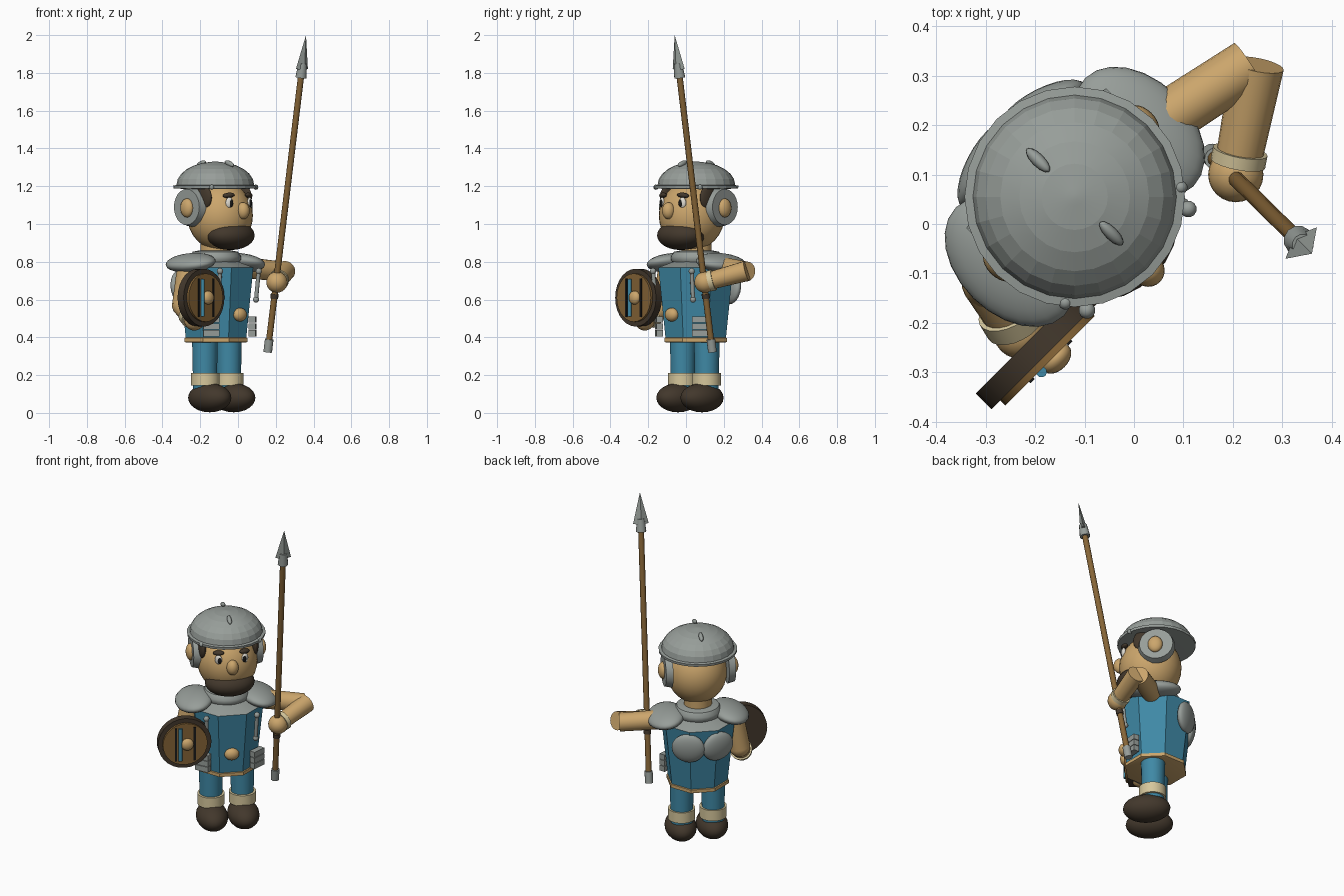
import bpy, bmesh, math
from mathutils import Vector, Matrix, Euler

if "Cube" in bpy.data.objects:
    bpy.data.objects.remove(bpy.data.objects["Cube"])

COLOURS = {
    "skin": (0.60, 0.38, 0.15), "blue": (0.05, 0.25, 0.38), "steel": (0.31, 0.34, 0.32),
    "dark_brown": (0.055, 0.039, 0.025), "wood": (0.24, 0.13, 0.038), "cream": (0.67, 0.57, 0.33),
    "black": (0.01, 0.01, 0.01), "white": (0.75, 0.72, 0.65),
}
MATS = {}
for n, c in COLOURS.items():
    MATS[n] = bpy.data.materials.new(n)
    MATS[n].diffuse_color = (*c, 1)

# The figure is modelled facing -y, then turned 45 degrees and shifted into place
PLACE = Matrix.Translation((-0.12, 0.055, 0)) @ Matrix.Rotation(math.radians(45), 4, 'Z')
BACK = PLACE.inverted()


def at(x, y, z):
    """Final position -> figure space."""
    return BACK @ Vector((x, y, z))


def finish(name, bm, mats, mat=Matrix(), smooth=40):
    me = bpy.data.meshes.new(name)
    bm.to_mesh(me)
    bm.free()
    ob = bpy.data.objects.new(name, me)
    bpy.context.collection.objects.link(ob)
    for m in mats.split():
        me.materials.append(MATS[m])
    ob.matrix_world = PLACE @ mat
    if smooth:
        bpy.context.view_layer.objects.active = ob
        ob.select_set(True)
        bpy.ops.object.shade_smooth_by_angle(angle=math.radians(smooth))
        ob.select_set(False)
    return ob


def ball(name, c, r, mat, rot=(0, 0, 0), seg=24, smooth=40):
    bm = bmesh.new()
    bmesh.ops.create_uvsphere(bm, u_segments=seg, v_segments=seg // 2, radius=1)
    m = Matrix.LocRotScale(Vector(c), Euler([math.radians(a) for a in rot]), Vector(r))
    return finish(name, bm, mat, m, smooth)


def rod(name, a, b, r1, r2, mat, seg=20):
    """Capped cone between two points."""
    a, b = Vector(a), Vector(b)
    bm = bmesh.new()
    bmesh.ops.create_cone(bm, cap_ends=True, segments=seg, radius1=r1, radius2=r2, depth=(b - a).length)
    q = (b - a).to_track_quat('Z', 'Y')
    return finish(name, bm, mat, Matrix.LocRotScale((a + b) / 2, q, None))


def box(name, c, size, mat, rz=0):
    bm = bmesh.new()
    bmesh.ops.create_cube(bm, size=1)
    m = Matrix.LocRotScale(Vector(c), Euler((0, 0, rz)), Vector(size))
    return finish(name, bm, mat, m, 0)


def lathe(name, pts, mat, seg=24, c=(0, 0, 0), turn=0.0, smooth=40, sy=1):
    """Revolve (radius, z) points around the z axis."""
    bm = bmesh.new()
    rings = [[bm.verts.new((r * math.cos(turn + math.tau * i / seg), sy * r * math.sin(turn + math.tau * i / seg), z))
              for i in range(seg)] for r, z in pts]
    for lo, hi in zip(rings, rings[1:]):
        for i in range(seg):
            j = (i + 1) % seg
            bm.faces.new((lo[i], lo[j], hi[j], hi[i]))
    bm.faces.new(rings[0][::-1])
    bm.faces.new(rings[-1])
    bmesh.ops.recalc_face_normals(bm, faces=bm.faces)
    return finish(name, bm, mat, Matrix.Translation(c), smooth)


# Legs, cuffs and boots
for s, side in ((-1, "right"), (1, "left")):
    ball(side + "_boot", (s * 0.09, -0.048, 0.08), (0.09, 0.135, 0.077), "dark_brown")
    rod(side + "_leg", (s * 0.09, -0.012, 0.12), (s * 0.09, -0.012, 0.40), 0.063, 0.069, "blue")
    rod(side + "_boot_cuff", (s * 0.09, -0.015, 0.145), (s * 0.09, -0.015, 0.21), 0.077, 0.077, "cream")

# Tunic: eight-sided, steel on top, skin-tone underside
tunic = lathe("tunic", [(0.172, 0.385), (0.214, 0.77), (0.10, 0.81)], "blue steel skin",
              8, (0, -0.005, 0), math.pi / 8, 30)
for p in tunic.data.polygons:
    p.material_index = 1 if p.normal.z > 0.5 else 2 if p.normal.z < -0.7 else 0
lathe("hem", [(0.168, 0.372), (0.18, 0.376), (0.18, 0.396), (0.168, 0.40)], "skin", 8, (0, -0.005, 0), math.pi / 8, 30)
ball("belt_buckle", (0, -0.185, 0.52), (0.042, 0.03, 0.036), "skin")

# Collar, shoulder pads, back plates, straps and hip plates
lathe("collar", [(0.08, 0.79), (0.12, 0.79), (0.135, 0.81), (0.135, 0.83), (0.12, 0.853), (0.085, 0.86)], "steel")
rod("neck", (0, 0, 0.80), (0, 0, 0.95), 0.08, 0.08, "skin")
for s, side in ((-1, "right"), (1, "left")):
    ball(side + "_shoulder_pad", (s * 0.185, 0, 0.795), (0.108, 0.155, 0.048), "steel", (0, s * 12, 0))
    ball(side + "_back_plate", (s * 0.085, 0.175, 0.665), (0.095, 0.035, 0.09), "steel", (-6, 0, -s * 18))
    top, low = (s * 0.145, -0.18, 0.75), (s * 0.14, -0.165, 0.60)
    rod(side + "_strap", low, top, 0.011, 0.011, "steel", 10)
    for k, c in enumerate((top, low)):
        ball(f"{side}_strap_knob_{k}", c, (0.017,) * 3, "steel", seg=12)
    for k in range(3):
        box(f"{side}_hip_plate_{k}", (s * 0.155, -0.125, 0.422 + 0.036 * k),
            (0.085, 0.035, 0.033), "steel", s * math.radians(40))

# Head and face
ball("head", (0, -0.035, 1.045), (0.172, 0.176, 0.185), "skin", seg=32)
ball("beard", (0, -0.115, 0.94), (0.142, 0.112, 0.078), "dark_brown")
ball("nose", (0, -0.208, 1.07), (0.034, 0.036, 0.045), "skin")
for s, side in ((-1, "right"), (1, "left")):
    ball(side + "_eye", (s * 0.076, -0.181, 1.113), (0.021, 0.012, 0.029), "white", (0, 0, s * 25), 16)
    ball(side + "_pupil", (s * 0.072, -0.19, 1.11), (0.012, 0.008, 0.02), "black", (0, 0, s * 25), 16)
    ball(side + "_brow", (s * 0.075, -0.175, 1.152), (0.034, 0.018, 0.014), "dark_brown", (0, s * 6, s * 25), 16)
    ball(side + "_sideburn", (s * 0.15, -0.06, 1.14), (0.022, 0.06, 0.065), "dark_brown")
    # Cheek guard with the ear in front of it
    x = s * 0.18
    rod(side + "_ear_guard", (x - s * 0.02, 0.015, 1.09), (x + s * 0.02, 0.015, 1.09), 0.105, 0.095, "steel", 24)
    ball(side + "_ear", (s * 0.202, 0.01, 1.085), (0.028, 0.042, 0.05), "skin")
    ball(side + "_helmet_bolt", (s * 0.165, -0.138, 1.195), (0.014,) * 3, "steel", seg=12)

# Helmet: faceted dome with a thin brim and two crest pins
dome = [(0.14, 1.185), (0.221, 1.188), (0.223, 1.203), (0.206, 1.206)]
dome += [(0.206 * math.cos(t), 1.206 + 0.124 * math.sin(t)) for t in (math.radians(a) for a in range(15, 90, 14))]
lathe("helmet", dome + [(0.006, 1.331)], "steel", 24, smooth=8)
for k, s in enumerate((-1, 1)):
    ball(f"crest_pin_{k}", (0, s * 0.105, 1.32), (0.013, 0.035, 0.014), "steel", (-s * 20, 0, 0), 12)

# Right arm, bent behind the shield
sh, el, ha = (-0.2, 0, 0.78), (-0.24, 0.0, 0.57), (-0.272, -0.115, 0.49)
rod("right_upper_arm", sh, el, 0.06, 0.06, "skin")
ball("right_elbow", el, (0.06,) * 3, "skin")
rod("right_forearm", el, ha, 0.06, 0.05, "skin")
rod("right_wrist_cuff", (-0.258, -0.066, 0.524), (-0.268, -0.098, 0.502), 0.064, 0.062, "cream")
ball("right_hand", ha, (0.054,) * 3, "skin")

# Left arm, raised outward and holding the spear
el, ha = at(0.245, 0.305, 0.745), at(0.206, 0.10, 0.692)
rod("left_upper_arm", at(0.03, 0.19, 0.77), at(0.232, 0.322, 0.748), 0.056, 0.053, "skin")
rod("left_forearm", at(0.25, 0.322, 0.752), ha, 0.054, 0.046, "skin")
d = (el - ha).normalized()
rod("left_wrist_cuff", ha + d * 0.024, ha + d * 0.05, 0.056, 0.056, "cream")
ball("left_hand", ha, (0.056,) * 3, "skin")

# Spear
foot, tip = at(0.157, 0.14, 0.32), at(0.36, -0.06, 2.0)


def sp(z):
    return foot.lerp(tip, (z - 0.32) / 1.68)


rod("spear_shaft", sp(0.36), sp(1.80), 0.0165, 0.0165, "wood", 14)
rod("spear_foot_cap", sp(0.322), sp(0.39), 0.023, 0.023, "steel", 14)
rod("spear_band", sp(0.605), sp(0.63), 0.021, 0.021, "dark_brown", 14)
rod("spear_socket", sp(1.775), sp(1.85), 0.030, 0.022, "steel", 12)
bm = bmesh.new()
bmesh.ops.create_cone(bm, cap_ends=True, segments=4, radius1=1, radius2=0, depth=1)
q = (tip - foot).to_track_quat('Z', 'Y')
side = Vector((1, 0, 0))
up = (tip - foot).normalized()
fwd = up.cross(side).normalized()
basis = Matrix((fwd.cross(up), fwd, up)).transposed().to_4x4()
finish("spear_blade", bm, "steel", Matrix.Translation((sp(1.82) + tip) / 2) @ basis @
       Matrix.Diagonal((0.045, 0.02, (tip - sp(1.82)).length, 1)), 0)

# Shield: dark backing, plank disc, black slots, blue stripe and boss
cx, cz = -0.27, 0.61
rod("shield_back", (cx, -0.14, cz), (cx, -0.185, cz), 0.153, 0.153, "dark_brown", 28)
rod("shield_planks", (cx, -0.18, cz), (cx, -0.199, cz), 0.128, 0.128, "wood", 28)
for k, s in enumerate((-1, 1)):
    box(f"shield_slot_{k}", (cx + s * 0.054, -0.199, cz), (0.012, 0.009, 0.205), "black")
rod("shield_stripe", (cx - 0.028, -0.203, cz - 0.1), (cx - 0.028, -0.203, cz + 0.1), 0.011, 0.011, "blue", 10)
ball("shield_boss", (cx + 0.012, -0.205, cz), (0.036, 0.024, 0.036), "skin")

for m in bpy.data.materials:
    if m.users and not m.is_grease_pencil:
        m.use_nodes = True
        m.node_tree.nodes["Principled BSDF"].inputs["Base Color"].default_value = m.diffuse_color
